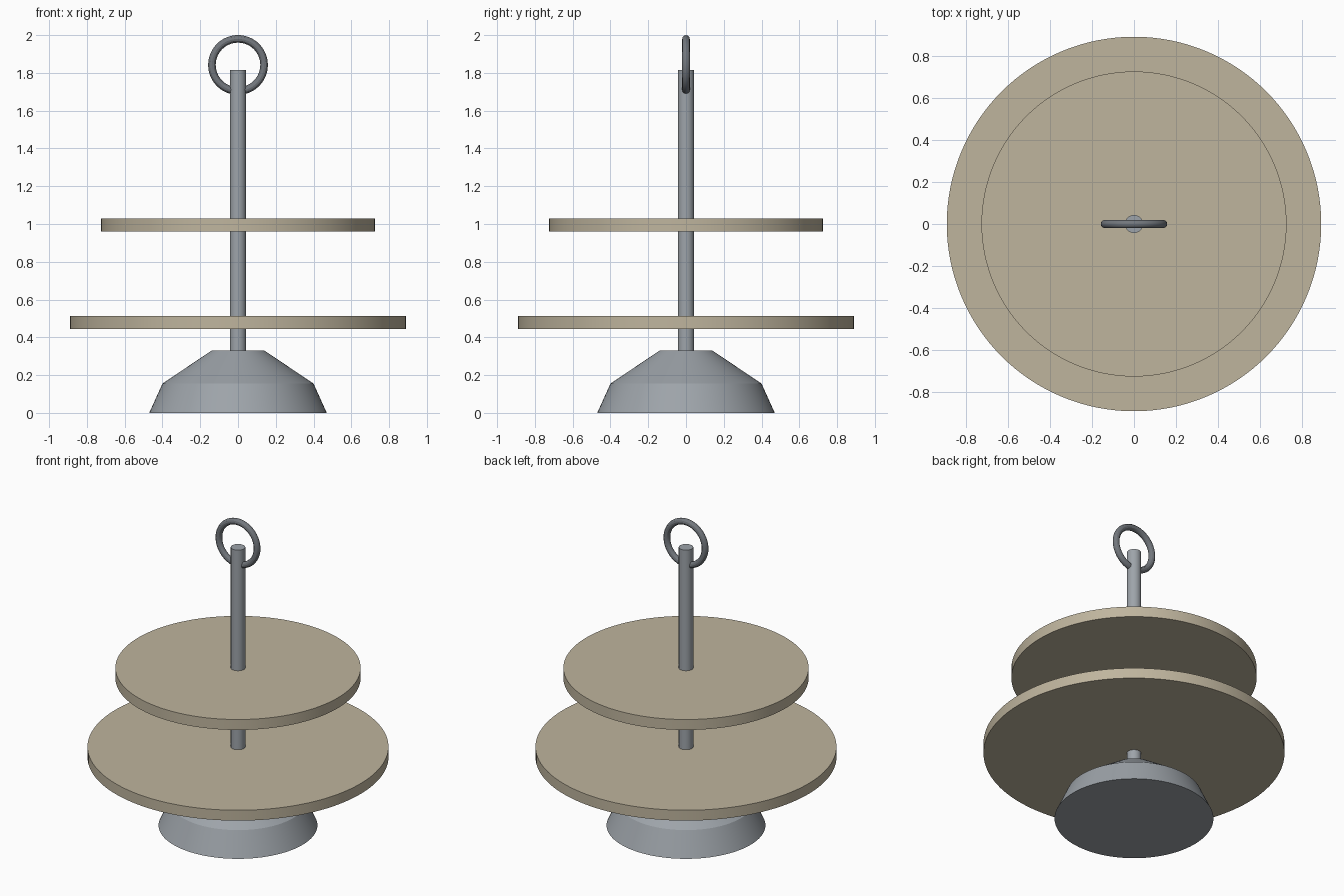
import bpy
import bmesh
from math import cos, sin, tau, pi, radians

cube = bpy.data.objects.get("Cube")
if cube:
    bpy.data.objects.remove(cube)


def material(name, rgb):
    m = bpy.data.materials.new(name)
    m.use_nodes = True
    m.diffuse_color = (*rgb, 1)
    m.node_tree.nodes["Principled BSDF"].inputs["Base Color"].default_value = (*rgb, 1)
    return m


tan = material("tan wood", (0.52, 0.46, 0.34))
steel = material("grey steel", (0.34, 0.37, 0.40))
dark_steel = material("dark steel", (0.17, 0.185, 0.205))


def finish(obj, name, mat):
    obj.name = obj.data.name = name
    obj.data.materials.append(mat)
    bpy.ops.object.shade_smooth_by_angle(angle=radians(30))
    return obj


def lathe(name, profile, mat, sides=96):
    """Closed solid of revolution from (radius, height) pairs, bottom to top."""
    bm = bmesh.new()
    rings = [[bm.verts.new((r * cos(tau * i / sides), r * sin(tau * i / sides), z))
              for i in range(sides)] for r, z in profile]
    for low, high in zip(rings, rings[1:]):
        for i in range(sides):
            j = (i + 1) % sides
            bm.faces.new((low[i], low[j], high[j], high[i]))
    bm.faces.new(rings[0][::-1])
    bm.faces.new(rings[-1])
    mesh = bpy.data.meshes.new(name)
    bm.to_mesh(mesh)
    bm.free()
    obj = bpy.data.objects.new(name, mesh)
    bpy.context.collection.objects.link(obj)
    bpy.ops.object.select_all(action="DESELECT")
    obj.select_set(True)
    bpy.context.view_layer.objects.active = obj
    return finish(obj, name, mat)


# Weighted foot with a flared skirt and sloping shoulder
lathe("base", [(0.47, 0), (0.40, 0.155), (0.14, 0.33)], steel)

# Central post
lathe("post", [(0.043, 0.30), (0.043, 1.815)], steel, 32)

# Two round trays
lathe("lower_tray", [(0.89, 0.445), (0.89, 0.513)], tan, 128)
lathe("upper_tray", [(0.725, 0.96), (0.725, 1.028)], tan, 128)

# Carrying ring standing upright through the post
bpy.ops.mesh.primitive_torus_add(
    major_radius=0.138, minor_radius=0.02, major_segments=64, minor_segments=12,
    location=(0, 0, 1.842), rotation=(pi / 2, 0, 0))
finish(bpy.context.object, "handle_ring", dark_steel)
